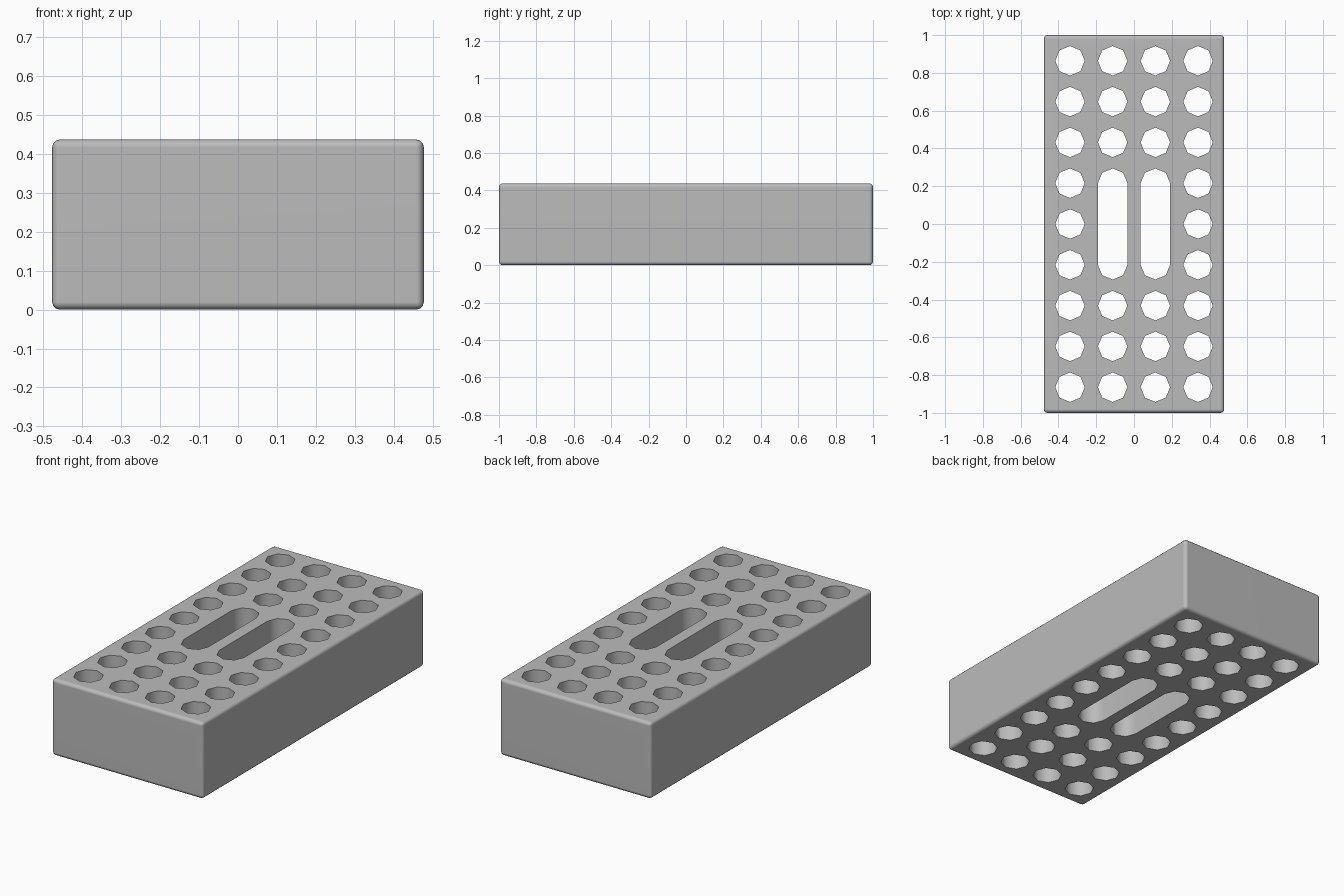
import bpy, bmesh
from math import cos, sin, pi, radians

old = bpy.data.objects.get("Cube")
if old:
    bpy.data.objects.remove(old, do_unlink=True)

WIDTH, LENGTH, HEIGHT = 0.955, 2.0, 0.437
COLUMNS = (-0.339, -0.113, 0.113, 0.339)
PITCH, RADIUS = 0.216, 0.078

# Single clay colour
grey = bpy.data.materials.new("grey_clay")
grey.use_nodes = True
colour = (0.5, 0.5, 0.5, 1)
grey.diffuse_color = colour
grey.node_tree.nodes["Principled BSDF"].inputs["Base Color"].default_value = colour


def make_object(name, bm):
    bmesh.ops.recalc_face_normals(bm, faces=bm.faces)
    mesh = bpy.data.meshes.new(name)
    bm.to_mesh(mesh)
    bm.free()
    mesh.materials.append(grey)
    obj = bpy.data.objects.new(name, mesh)
    bpy.context.collection.objects.link(obj)
    return obj


def add_prism(bm, x, y, stretch=0.0):
    """Eight-sided cutter, optionally stretched along y into a slot."""
    ring = []
    for i in range(8):
        a = i * pi / 4
        dx, dy = RADIUS * cos(a), RADIUS * sin(a)
        sides = (1, -1) if i == 0 else (-1, 1) if i == 4 else (1 if dy > 0 else -1,)
        if not stretch:
            sides = (0,)
        # the widest points are doubled so a slot gets straight sides
        if i == 0 and stretch:
            sides = (-1, 1)
        elif i == 4 and stretch:
            sides = (1, -1)
        ring += [bm.verts.new((x + dx, y + dy + s * stretch, -0.1)) for s in sides]
    face = bm.faces.new(ring)
    out = bmesh.ops.extrude_face_region(bm, geom=[face])
    tops = [v for v in out["geom"] if isinstance(v, bmesh.types.BMVert)]
    bmesh.ops.translate(bm, verts=tops, vec=(0, 0, HEIGHT + 0.2))


# Rounded block
bm = bmesh.new()
bmesh.ops.create_cube(bm, size=1)
bmesh.ops.scale(bm, verts=bm.verts, vec=(WIDTH, LENGTH, HEIGHT))
bmesh.ops.translate(bm, verts=bm.verts, vec=(0, 0, HEIGHT / 2))
bmesh.ops.bevel(bm, geom=bm.edges[:], offset=0.02, segments=3,
                profile=0.5, affect='EDGES')
brick = make_object("brick", bm)

# Round holes, with two finger slots in the middle
bm = bmesh.new()
for x in COLUMNS:
    inner = abs(x) < 0.2
    for row in range(-4, 5):
        if not (inner and abs(row) < 2):
            add_prism(bm, x, row * PITCH)
    if inner:
        add_prism(bm, x, 0, stretch=PITCH)
cutter = make_object("hole_cutter", bm)
cutter.hide_render = True

# Cut the holes, then smooth the rounded edges and hole walls
cut = brick.modifiers.new("holes", 'BOOLEAN')
cut.operation, cut.solver, cut.object = 'DIFFERENCE', 'EXACT', cutter
bpy.ops.object.select_all(action='DESELECT')
brick.select_set(True)
bpy.context.view_layer.objects.active = brick
bpy.ops.object.modifier_apply(modifier=cut.name)
bpy.data.objects.remove(cutter, do_unlink=True)
bpy.ops.object.shade_smooth_by_angle(angle=radians(50))
weighted = brick.modifiers.new("flat_sides", 'WEIGHTED_NORMAL')
weighted.keep_sharp = True
